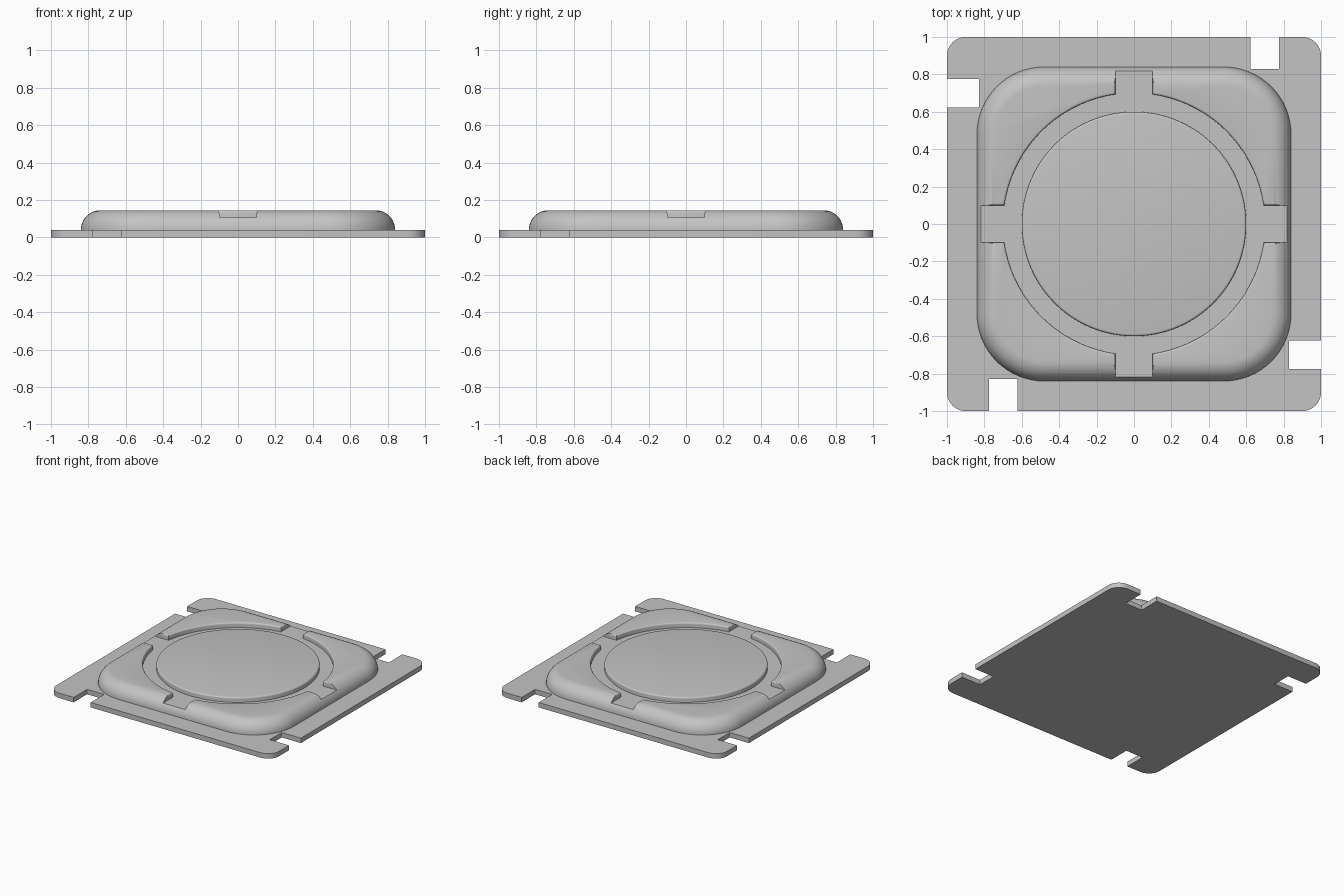
import bpy
import bmesh
from math import sin, cos, pi

if "Cube" in bpy.data.objects:
    bpy.data.objects.remove(bpy.data.objects["Cube"])

grey = bpy.data.materials.new("Light grey")
grey.use_nodes = True
colour = (0.55, 0.55, 0.55, 1)
grey.diffuse_color = colour
grey.node_tree.nodes["Principled BSDF"].inputs["Base Color"].default_value = colour

BASE, FLOOR, TOP = 0.04, 0.105, 0.145   # plate top, channel floor, raised top
EDGE = 0.012                            # small rounding on rims


def arc(cx, cy, r, start, end, n):
    steps = [start + (end - start) * i / n for i in range(n + 1)]
    return [(cx + r * cos(a), cy + r * sin(a)) for a in steps]


def four_turns(points):
    out = []
    for c, s in ((1, 0), (0, 1), (-1, 0), (0, -1)):
        out += [(x * c - y * s, x * s + y * c) for x, y in points]
    return out


def rounded_square(half, r):
    return four_turns(arc(half - r, half - r, r, 0, pi / 2, 16))


def circle(r):
    return arc(0, 0, r, 0, 2 * pi, 128)[:-1]


def loft(name, layers):
    """Closed solid through stacked (outline, height) layers."""
    bm = bmesh.new()
    rings = [[bm.verts.new((x, y, z)) for x, y in pts] for pts, z in layers]
    for low, high in zip(rings, rings[1:]):
        n = len(low)
        for i in range(n):
            j = (i + 1) % n
            bm.faces.new((low[i], low[j], high[j], high[i]))
    bm.faces.new(rings[0][::-1])
    bm.faces.new(rings[-1])
    bmesh.ops.recalc_face_normals(bm, faces=bm.faces)
    mesh = bpy.data.meshes.new(name)
    bm.to_mesh(mesh)
    bm.free()
    mesh.materials.append(grey)
    obj = bpy.data.objects.new(name, mesh)
    bpy.context.collection.objects.link(obj)
    return obj


def activate(obj):
    bpy.ops.object.select_all(action="DESELECT")
    obj.select_set(True)
    bpy.context.view_layer.objects.active = obj


def smooth(obj):
    activate(obj)
    bpy.ops.object.shade_smooth_by_angle(angle=pi / 6)


def cut(obj, cutter):
    activate(obj)
    mod = obj.modifiers.new("cut", "BOOLEAN")
    mod.operation, mod.object, mod.solver = "DIFFERENCE", cutter, "EXACT"
    bpy.ops.object.modifier_apply(modifier=mod.name)
    bpy.data.objects.remove(cutter)


def flared(outline):
    """Cutter layers whose walls round outwards at the raised top."""
    layers = [(outline(0), FLOOR)]
    for i in range(5):
        a = pi / 2 * i / 4
        layers.append((outline(EDGE * (1 - cos(a))), TOP - EDGE + EDGE * sin(a)))
    return layers + [(outline(EDGE), TOP + 0.05)]


# Base plate with rounded corners and one edge slot per side
side = arc(0.9, 0.9, 0.1, 0, pi / 2, 10)
side += [(0.775, 1), (0.775, 0.828), (0.622, 0.828), (0.622, 1)]
plate = four_turns(side)
smooth(loft("base_plate", [(plate, 0), (plate, BASE)]))

# Raised cushion-edged body
fillet = TOP - BASE
layers = [(rounded_square(0.84, 0.36), BASE / 2)]
for i in range(13):
    a = pi / 2 * i / 12
    inset = fillet * (1 - cos(a))
    layers.append((rounded_square(0.84 - inset, 0.36 - inset), BASE + fillet * sin(a)))
body = loft("raised_body", layers)

# Round recess and the four channels leading out of it
cut(body, loft("recess_cutter", flared(lambda d: circle(0.7 + d))))
for turned in (False, True):
    def strip(d):
        w, l = (1, 0.1 + d) if turned else (0.1 + d, 1)
        return [(-w, -l), (w, -l), (w, l), (-w, l)]
    cut(body, loft("channel_cutter", flared(strip)))
smooth(body)

# Central disc with a softened rim
layers = [(circle(0.6), FLOOR - 0.02)]
for i in range(5):
    a = pi / 2 * i / 4
    layers.append((circle(0.6 - EDGE * (1 - cos(a))), TOP - EDGE + EDGE * sin(a)))
smooth(loft("centre_disc", layers))
